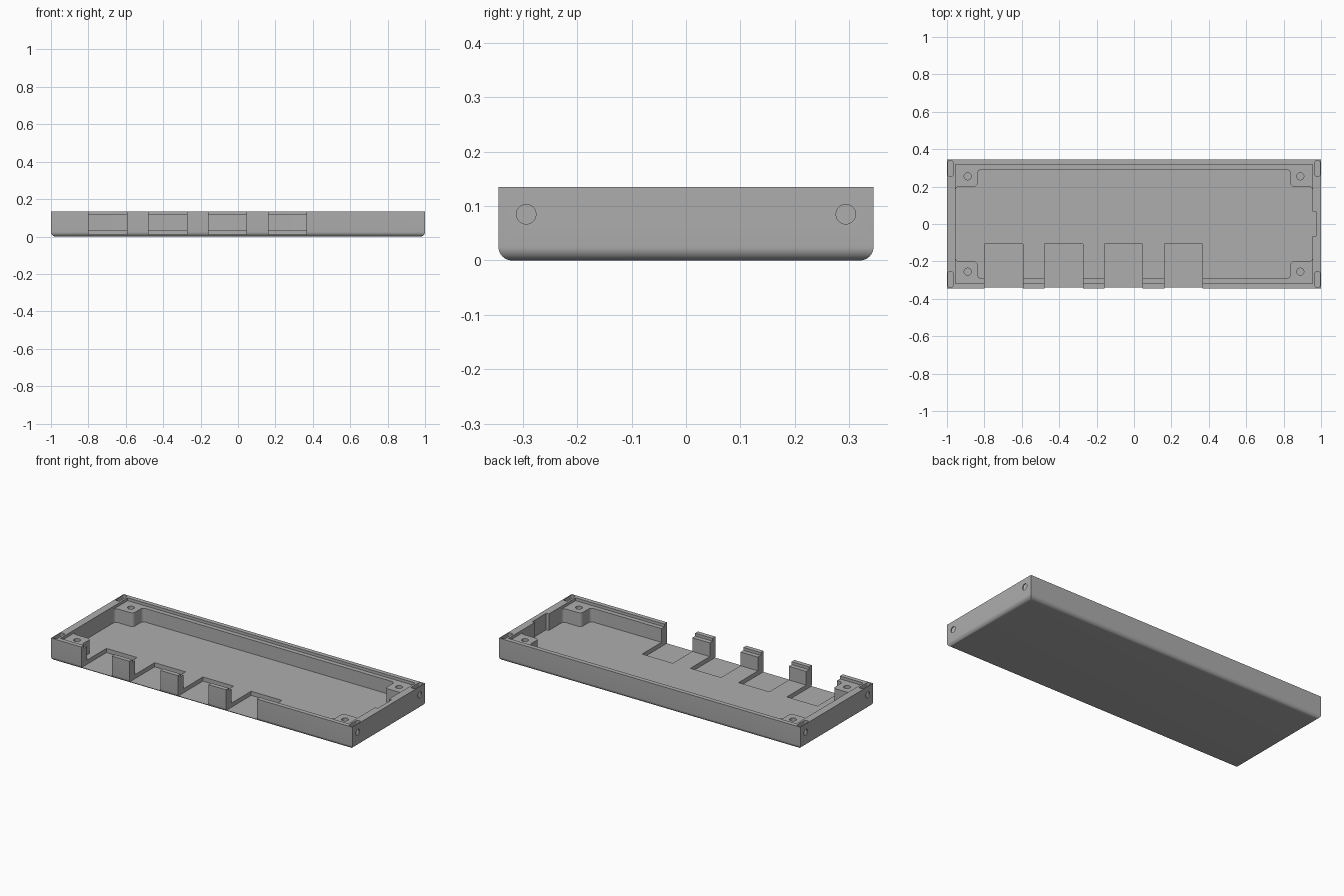
import bpy, bmesh, math

scene = bpy.context.scene
old = bpy.data.objects.get("Cube")
if old:
    bpy.data.objects.remove(old, do_unlink=True)

HALF_X, HALF_Y, HEIGHT = 1.0, 0.345, 0.135
FLOOR, LEDGE, ABOVE = 0.036, 0.118, 0.2
SIGNS = (-1, 1)

# Grey plastic
grey = bpy.data.materials.new("grey plastic")
grey.use_nodes = True
colour = (0.42, 0.42, 0.42, 1)
grey.diffuse_color = colour
grey.node_tree.nodes["Principled BSDF"].inputs["Base Color"].default_value = colour


def add_object(name, bm):
    bmesh.ops.recalc_face_normals(bm, faces=bm.faces)
    mesh = bpy.data.meshes.new(name)
    bm.to_mesh(mesh)
    bm.free()
    mesh.materials.append(grey)
    obj = bpy.data.objects.new(name, mesh)
    scene.collection.objects.link(obj)
    return obj


def prism(name, outline, z0, z1, radius=0, rounded=None):
    """Extrude an outline upwards; round its upright edges that pass the rule."""
    bm = bmesh.new()
    face = bm.faces.new([bm.verts.new((x, y, z0)) for x, y in outline])
    top = bmesh.ops.extrude_face_region(bm, geom=[face])["geom"]
    for v in top:
        if isinstance(v, bmesh.types.BMVert):
            v.co.z = z1
    if radius:
        upright = [e for e in bm.edges
                   if abs(e.verts[0].co.z - e.verts[1].co.z) > 0.001
                   and (rounded is None or rounded(e.verts[0].co))]
        bmesh.ops.bevel(bm, geom=upright, offset=radius, segments=5,
                        profile=0.5, affect='EDGES')
    return add_object(name, bm)


def box(name, x0, x1, y0, y1, z0, z1, radius=0):
    return prism(name, [(x0, y0), (x1, y0), (x1, y1), (x0, y1)], z0, z1, radius)


def cylinder(name, centre, radius, depth, sideways=False):
    bm = bmesh.new()
    bmesh.ops.create_cone(bm, cap_ends=True, segments=32, radius1=radius,
                          radius2=radius, depth=depth)
    obj = add_object(name, bm)
    obj.location = centre
    if sideways:
        obj.rotation_euler.y = math.pi / 2
    return obj


# Tray body with rounded bottom edges
tray = box("tray", -HALF_X, HALF_X, -HALF_Y, HALF_Y, 0, HEIGHT)
bm = bmesh.new()
bm.from_mesh(tray.data)
bottom = [e for e in bm.edges if all(v.co.z < 0.001 for v in e.verts)]
bmesh.ops.bevel(bm, geom=bottom, offset=0.025, segments=8, profile=0.5, affect='EDGES')
bm.to_mesh(tray.data)
bm.free()

cutters = []

# Main cavity, leaving a screw post in each corner
wall_x, wall_y, post_x, post_y = 0.955, 0.291, 0.836, 0.2
quarter = [(wall_x, post_y), (post_x, post_y), (post_x, wall_y)]
outline = (quarter + [(-x, y) for x, y in reversed(quarter)]
           + [(-x, -y) for x, y in quarter]
           + [(x, -y) for x, y in reversed(quarter)])
cutters.append(prism("cavity_cutter", outline, FLOOR, ABOVE, 0.02))

# Rebate for the lid
cutters.append(box("rebate_cutter", -wall_x, wall_x, -0.318, 0.318, LEDGE, ABOVE))

# Four front openings with recessed floors
for i in range(4):
    x = -0.798 + i * 0.32
    cutters.append(box("opening_cutter", x, x + 0.204, -0.5, -0.107, 0.011, ABOVE))

# Relief in the left end wall
cutters.append(box("relief_cutter", 0.9, 0.972, -0.064, 0.068, FLOOR, ABOVE))

# Post holes, end wall holes and nut slots
for sx in SIGNS:
    for sy in SIGNS:
        cutters.append(cylinder("post_hole_cutter", (sx * 0.889, sy * 0.255, 0.12), 0.019, 0.16))
        cutters.append(cylinder("end_hole_cutter", (sx * 0.99, sy * 0.294, 0.085), 0.018, 0.05, True))
        cx, cy = sx * 0.981, sy * 0.296
        cutters.append(box("nut_slot_cutter", cx - 0.013, cx + 0.013,
                           cy - 0.041, cy + 0.041, 0.045, ABOVE, 0.008))

# Carve the tray
bpy.context.view_layer.objects.active = tray
for cutter in cutters:
    cutter.hide_render = True
    mod = tray.modifiers.new("cut", 'BOOLEAN')
    mod.operation = 'DIFFERENCE'
    mod.solver = 'EXACT'
    mod.object = cutter
bpy.context.view_layer.update()
carved = bpy.data.meshes.new_from_object(tray.evaluated_get(bpy.context.evaluated_depsgraph_get()))
tray.modifiers.clear()
tray.data = carved
for cutter in cutters:
    bpy.data.objects.remove(cutter, do_unlink=True)

# Smooth the rounded edges only
for obj in bpy.context.selected_objects:
    obj.select_set(False)
tray.select_set(True)
bpy.ops.object.shade_smooth_by_angle(angle=math.radians(30))
